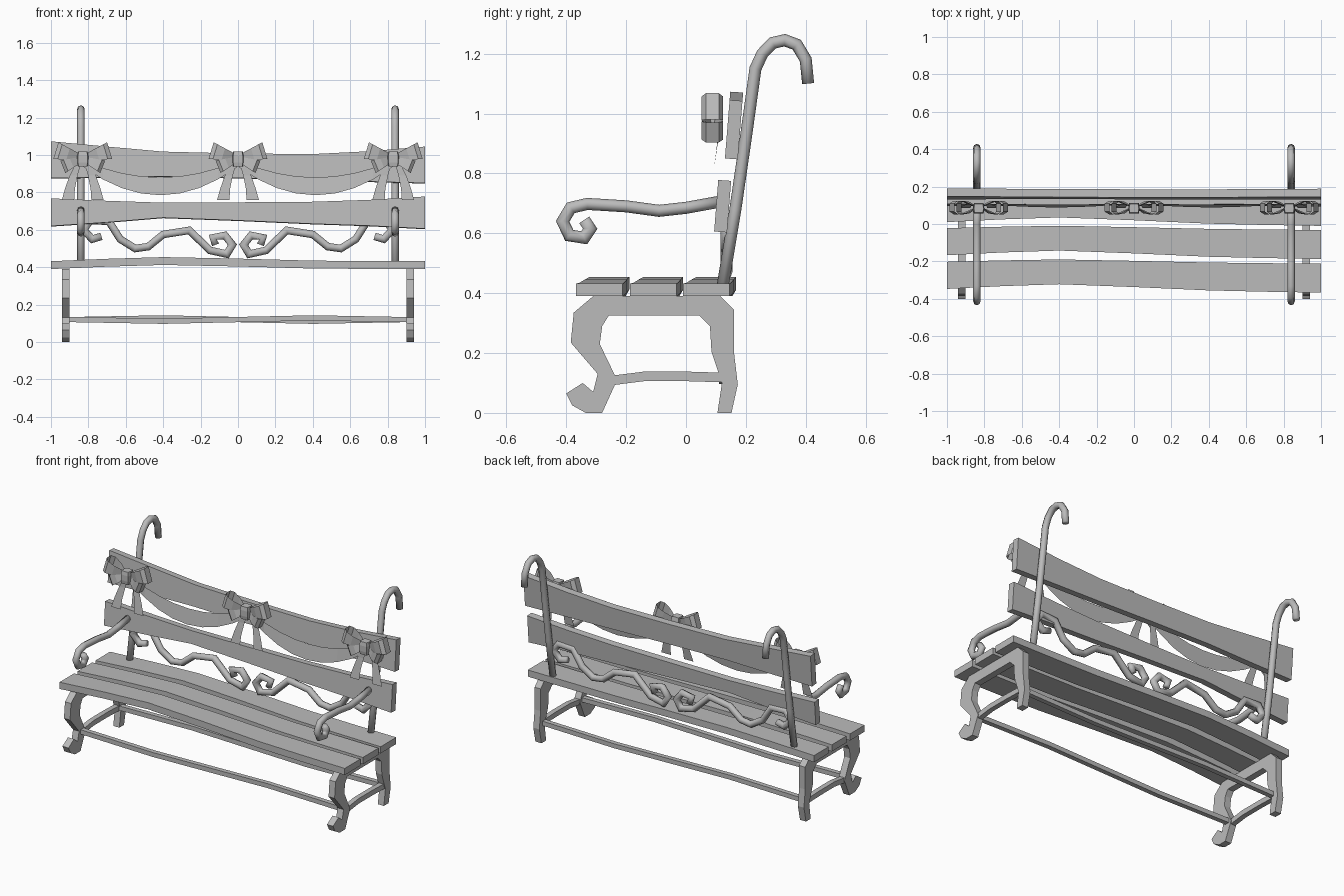
import bpy
import bmesh
from math import cos, sin, radians
from mathutils import Vector

if "Cube" in bpy.data.objects:
    bpy.data.objects.remove(bpy.data.objects["Cube"], do_unlink=True)

grey = bpy.data.materials.new("plain_grey")
grey.use_nodes = True
grey.diffuse_color = (0.5, 0.5, 0.5, 1)
grey.node_tree.nodes["Principled BSDF"].inputs["Base Color"].default_value = (0.5, 0.5, 0.5, 1)


def add_object(name, bm, smooth=False):
    bmesh.ops.recalc_face_normals(bm, faces=bm.faces)
    mesh = bpy.data.meshes.new(name)
    bm.to_mesh(mesh)
    bm.free()
    mesh.materials.append(grey)
    for p in mesh.polygons:
        p.use_smooth = smooth
    ob = bpy.data.objects.new(name, mesh)
    bpy.context.collection.objects.link(ob)
    return ob


def loft(name, rings, closed=True, caps=True, smooth=False):
    """Skin a list of point rings, with optional end caps."""
    bm = bmesh.new()
    rows = [[bm.verts.new(p) for p in ring] for ring in rings]
    n = len(rows[0])
    for a, b in zip(rows, rows[1:]):
        for i in range(n if closed else n - 1):
            j = (i + 1) % n
            bm.faces.new((a[i], a[j], b[j], b[i]))
    if caps:
        bm.faces.new(rows[0])
        bm.faces.new(rows[-1])
    return add_object(name, bm, smooth)


def tube(name, path, radius=0.02, sides=8):
    """Sweep a round section along a planar path with mitred bends."""
    pts = [Vector(p) for p in path]
    dirs = [(b - a).normalized() for a, b in zip(pts, pts[1:])]
    normal = next(v for v in (dirs[0].cross(d) for d in dirs[1:]) if v.length > 1e-3).normalized()
    rings = []
    for i, p in enumerate(pts):
        before, after = dirs[max(i - 1, 0)], dirs[min(i, len(dirs) - 1)]
        tangent = (before + after).normalized()
        side = tangent.cross(normal) / max(0.8, tangent.dot(after))
        rings.append([p + radius * (cos(radians(k * 360 / sides)) * normal
                                    + sin(radians(k * 360 / sides)) * side) for k in range(sides)])
    return loft(name, rings, smooth=True)


# Wavy seat slats
stations = [-1, -0.7, -0.4, 0, 0.4, 0.7, 1]
sway = [0.02, 0.035, 0.045, 0.03, 0.012, 0.005, 0]
lift = [0, 0.013, 0.022, 0.014, 0.003, 0.001, 0]
for label, y in (("front", -0.367), ("middle", -0.187), ("rear", -0.01)):
    rings = []
    for x, s, h in zip(stations, sway, lift):
        a, b, lo, hi = y + s, y + s + 0.155 - s * 0.5, 0.39 + h, 0.432 + h
        rings.append([(x, a, lo), (x, b, lo), (x, b, hi), (x, a, hi)])
    loft("seat_slat_" + label, rings)


# Tilted backrest slats
def back_slat(name, bottoms, tops, y):
    rings = []
    for x, lo, hi in zip(stations, bottoms, tops):
        a, b = y + 0.08 * (lo - bottoms[-1]), y + 0.08 * (hi - bottoms[-1])
        rings.append([(x, a, lo), (x, a + 0.043, lo - 0.003), (x, b + 0.043, hi - 0.003), (x, b, hi)])
    loft(name, rings)


back_slat("backrest_lower_slat", [0.62, 0.64, 0.665, 0.65, 0.632, 0.622, 0.606],
          [0.768, 0.755, 0.745, 0.747, 0.75, 0.76, 0.778], 0.094)
back_slat("backrest_upper_slat", [0.877, 0.88, 0.885, 0.877, 0.865, 0.858, 0.85],
          [1.073, 1.045, 1.018, 1.008, 1.005, 1.02, 1.045], 0.13)

# Curved end frames with scrolled front feet
profile = [(-0.31, 0.39), (-0.375, 0.335), (-0.385, 0.235), (-0.295, 0.13), (-0.31, 0.07),
           (-0.345, 0.1), (-0.4, 0.065), (-0.38, 0.025), (-0.335, 0), (-0.28, 0),
           (-0.23, 0.11), (-0.288, 0.23), (-0.28, 0.29), (-0.258, 0.325), (0.045, 0.325),
           (0.08, 0.29), (0.085, 0.205), (0.12, 0.1), (0.105, 0), (0.152, 0),
           (0.173, 0.095), (0.16, 0.205), (0.16, 0.345), (0.115, 0.39)]
hook = [(0.12, 0.41), (0.165, 0.68), (0.2, 0.92), (0.232, 1.15), (0.255, 1.2), (0.29, 1.236),
        (0.33, 1.245), (0.37, 1.23), (0.4, 1.18), (0.408, 1.1)]
arm = [(0.11, 0.705), (0.0, 0.685), (-0.09, 0.675), (-0.2, 0.69), (-0.33, 0.698), (-0.385, 0.685),
       (-0.412, 0.64), (-0.39, 0.593), (-0.34, 0.585), (-0.32, 0.615), (-0.34, 0.645)]
scroll = [(0.73, 0.565), (0.78, 0.55), (0.825, 0.6), (0.79, 0.65), (0.69, 0.645), (0.63, 0.55),
          (0.55, 0.5), (0.48, 0.51), (0.4, 0.575), (0.26, 0.597), (0.15, 0.49), (0.06, 0.47),
          (0.03, 0.52), (0.07, 0.57), (0.135, 0.56), (0.12, 0.52)]
brace = [(-0.25, 0.108), (-0.14, 0.122), (0.0, 0.122), (0.13, 0.118)]
for label, s in (("left", 1), ("right", -1)):
    loft("end_frame_" + label, [[(s * x, y, z) for y, z in profile] for x in (0.9, 0.942)])
    loft("end_brace_" + label, [[(s * x, y, z + d) for x, d in
                                 ((0.905, -0.016), (0.937, -0.016), (0.937, 0.016), (0.905, 0.016))]
                                for y, z in brace])
    tube("back_post_" + label, [(s * 0.84, y, z) for y, z in hook])
    tube("armrest_" + label, [(s * 0.84, y, z) for y, z in arm])
    tube("scrollwork_" + label, [(s * x, 0.135, z) for x, z in scroll])

# Long rails between the end frames
for label, y, s in (("front", -0.265, 1), ("rear", 0.125, -1)):
    rings = []
    for x in (-0.92, -0.4, 0, 0.4, 0.92):
        z = 0.12 + 0.009 * s * sin(x * 3.5)
        rings.append([(x, y + a, z + b) for a, b in
                      ((-0.015, -0.014), (0.015, -0.014), (0.015, 0.014), (-0.015, 0.014))])
    loft("long_rail_" + label, rings)


# Ribbon bows: open teardrop loops, a knot and two tails
def sheet_y(z):
    return min(0.108, 0.085 + 0.15 * (z - 0.76))


def bow_loop(name, cx, s, length, half, angle):
    outline = [(0.1, 0), (0.55, -0.85), (0.85, -1), (1, -0.6),
               (1, 0.6), (0.85, 1), (0.55, 0.85), (0.1, 0.1)]
    c, d = cos(radians(angle)), sin(radians(angle))
    rings = []
    for u, v in outline:
        r, w = u * length, half * (0.35 + 0.65 * u)
        rings.append([(cx + s * (r * c - k * w * d), 0.088 + v * 0.036, 0.98 + r * d + k * w * c)
                      for k in (-1, 1)])
    loft(name, rings, closed=False, caps=False)


for label, cx in (("right", -0.83), ("centre", 0), ("left", 0.83)):
    for side, s in (("left", 1), ("right", -1)):
        tag = f"{label}_{side}"
        bow_loop("bow_upper_loop_" + tag, cx, s, 0.15, 0.046, 17)
        bow_loop("bow_lower_loop_" + tag, cx, s, 0.115, 0.036, -22)
        loft("bow_tail_" + tag,
             [[(cx + s * a, sheet_y(z), z), (cx + s * b, sheet_y(z), z)] for a, b, z in
              ((0.005, 0.03, 0.97), (0.028, 0.07, 0.89), (0.042, 0.095, 0.82), (0.046, 0.112, 0.758))],
             closed=False, caps=False)
    loft("bow_knot_" + label,
         [[(cx + a * w, 0.082 + b * w, z) for a, b in
           ((-0.026, -0.025), (0.026, -0.025), (0.03, 0), (0.026, 0.03), (-0.026, 0.03), (-0.03, 0))]
          for z, w in ((0.938, 0.85), (0.96, 1), (0.995, 1), (1.018, 0.85))])

# Draped ribbon between the bows
for label, cx in (("right", -0.415), ("left", 0.415)):
    rings = []
    for i in range(-4, 5):
        t = i / 4
        edge = (0.785 + 0.15 * t * t, 0.88 + 0.09 * t * t)
        rings.append([(cx + 0.41 * t, sheet_y(z), z) for z in edge])
    loft("draped_ribbon_" + label, rings, closed=False, caps=False)
